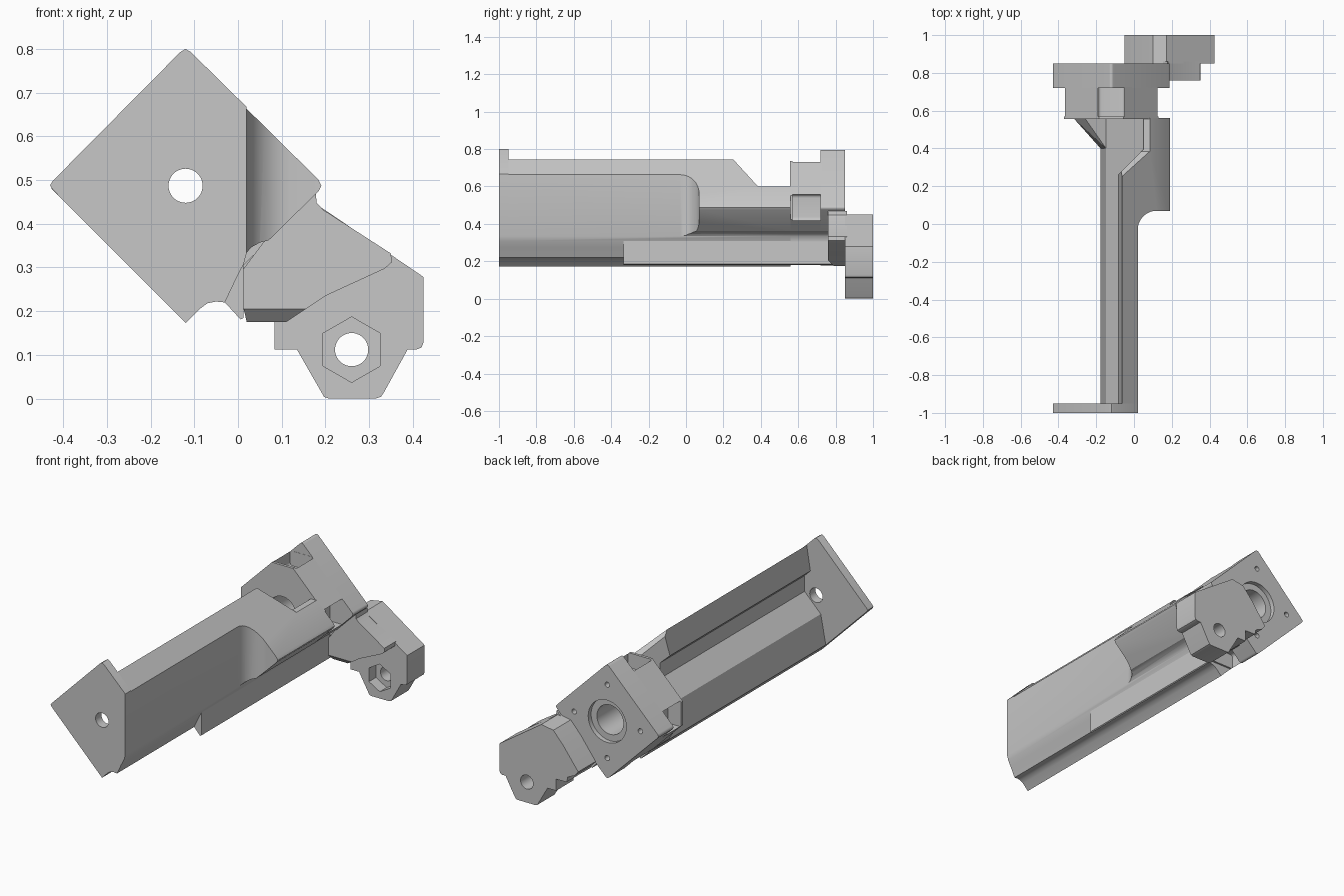
import bpy, bmesh, math
from mathutils import Vector

cube = bpy.data.objects.get("Cube")
if cube:
    bpy.data.objects.remove(cube, do_unlink=True)

mat = bpy.data.materials.new("plain grey")
mat.use_nodes = True
GREY = (0.57, 0.57, 0.57, 1)
mat.diffuse_color = GREY
mat.node_tree.nodes["Principled BSDF"].inputs["Base Color"].default_value = GREY

CX, CZ, R = -0.12, 0.487, 0.314   # axis of the square ends, half diagonal
SIDES = ((1, 0), (-1, 0), (0, 1), (0, -1))


def finish(name, bm):
    bmesh.ops.recalc_face_normals(bm, faces=bm.faces)
    mesh = bpy.data.meshes.new(name)
    bm.to_mesh(mesh)
    bm.free()
    mesh.materials.append(mat)
    ob = bpy.data.objects.new(name, mesh)
    bpy.context.collection.objects.link(ob)
    return ob


def prism(name, pts, a, b, axis="y", slope=0):
    """Extrude a 2D outline from a to b; slope tilts the a end along u."""
    put = {"x": lambda u, v, t: (t, u, v), "y": lambda u, v, t: (u, t, v),
           "z": lambda u, v, t: (u, v, t)}[axis]
    bm = bmesh.new()
    lo = [bm.verts.new(put(u, v, a + slope * u)) for u, v in pts]
    hi = [bm.verts.new(put(u, v, b)) for u, v in pts]
    bm.faces.new(lo)
    bm.faces.new(hi)
    n = len(pts)
    for i in range(n):
        j = (i + 1) % n
        bm.faces.new((lo[i], lo[j], hi[j], hi[i]))
    return finish(name, bm)


def rounded(pts, r, steps=5):
    """Replace every corner by a small curve."""
    out = []
    for i, p in enumerate(pts):
        p = Vector(p)
        a = (Vector(pts[i - 1]) - p).normalized() * r + p
        b = (Vector(pts[(i + 1) % len(pts)]) - p).normalized() * r + p
        for k in range(steps + 1):
            t = k / steps
            out.append(tuple(a * (1 - t) ** 2 + p * 2 * t * (1 - t) + b * t * t))
    return out


def cut(ob, *cutters):
    for c in cutters:
        c.hide_render = True
        mod = ob.modifiers.new("cut", "BOOLEAN")
        mod.operation, mod.solver, mod.object = "DIFFERENCE", "EXACT", c
        bpy.context.view_layer.objects.active = ob
        bpy.ops.object.modifier_apply(modifier=mod.name)
        bpy.data.objects.remove(c, do_unlink=True)


def hole(x, z, r, a, b, n=40, start=0.0):
    return prism("hole_cutter", [(x + r * math.cos(start + math.tau * i / n),
                                  z + r * math.sin(start + math.tau * i / n))
                                 for i in range(n)], a, b)


diamond = [(CX, CZ + R), (CX + R, CZ), (CX, CZ - R), (CX - R, CZ)]
cove = [(.07, .362), (.05, .357), (.03, .346), (.02, .334), (.013, .308)]
groove = [(-.004, .275), (-.03, .22), (-.05, .222), (-.07, .218), (-.088, .205),
          (CX, .173)]

# front end plate with the axle hole
plate = prism("front_plate", [
    (-.424, .478), (-.43, .488), (-.424, .498), (-.132, .793), (-.12, .8),
    (-.108, .793), (.02, .667)] + cove[3:] + groove, -1, -.95)
cut(plate, hole(CX, CZ, .039, -1.1, -.9))

# long open channel with a sloping floor
channel = prism("channel_body", [
    (-.063, .745), (.184, .501), (.191, CZ), (.184, .474)] + cove + groove + [
    (-.178, .232), (-.148, .392), (-.05, .49), (-.05, .575), (-.085, .61)], -.955, .56)

# side relief with a concave end
arc = [(.12 - .1 * math.cos(i * math.pi / 20), -.03 + .1 * math.sin(i * math.pi / 20))
       for i in range(11)]
relief = prism("relief_cutter", [(.02, -1.2)] + arc + [(.5, .07), (.5, -1.2)], 0, 1, "z")
# lowered wall and widened recess next to the rear block
lower = prism("lower_cutter", [(.245, .753), (.385, .6), (.6, .6), (.6, 1), (.245, 1)],
              -.6, .6, "x")
recess = prism("recess_cutter", [(-.085, .26), (.05, .395), (.05, .6), (-.3, .6),
                                 (-.3, .26)], .54, 1, "z", slope=1)
cut(channel, relief, lower, recess)

# corner gusset between channel floor and rear block
bm = bmesh.new()
for p in [(-.32, .56, .375), (-.26, .56, .435), (-.148, .56, .39), (-.125, .56, .185),
          (-.177, .4, .235), (-.148, .4, .385), (-.125, .4, .185)]:
    bm.verts.new(p)
bmesh.ops.convex_hull(bm, input=bm.verts)
finish("gusset", bm)


def cove_cutter():
    return prism("cove_cutter", cove + [(.013, .2), (.08, .2)], .5, .77)


# rear block: square flange plus a clipped neck with screw pockets
flange = prism("rear_flange", rounded(diamond, .016), .72, .85)
cut(flange, cove_cutter(), hole(CX, CZ, .08, .5, .9), hole(CX, CZ, .115, .825, .9))
for dx, dz in SIDES:
    cut(flange, hole(CX + .2 * dx, CZ + .2 * dz, .014, .7, .9, 16))

k, m = .25, R - .25
neck = prism("rear_neck", [(CX + m, CZ + k), (CX + k, CZ + m), (CX + k, CZ - m),
                           (CX + m, CZ - k), (CX - m, CZ - k), (CX - k, CZ - m),
                           (CX - k, CZ + m), (CX - m, CZ + k)], .555, .725)
cut(neck, cove_cutter(), hole(CX, CZ, .08, .5, .9))
for dx, dz in SIDES:
    x, z = CX + .24 * dx, CZ + .24 * dz
    w = .07
    pocket = [(x - w, z - w), (x + w, z - w), (x + w, z + w), (x - w, z + w)]
    cut(neck, prism("pocket_cutter", rounded(pocket, .02), .57, .719))

# lower rail filling the groove
prism("lower_rail", [(-.045, .222), (-.03, .22), (.006, .181), (.013, .185), (.013, .31),
                     (-.03, .33)], -.335, .8)

# side arm joining the rear block to the clamp
arm = prism("side_arm", [
    (-.03, .24), (.013, .205), (.02, .175), (.11, .175), (.2, .235), (.335, .297),
    (.352, .312), (.35, .332), (.195, .432), (.18, .448), (.178, .47), (.06, .36)],
    .76, .86)
cut(arm, prism("chamfer_cutter", [(.75, .21), (.76, .205), (.79, .174), (.79, .15),
                                  (.75, .15)], -.1, .16, "x"))

# clamp plate with bolt hole and hexagonal nut pocket
clamp = prism("clamp_plate", [
    (.083, .175), (.083, .112), (.135, .112), (.19, .016), (.197, .004), (.208, 0),
    (.315, 0), (.327, .004), (.335, .016), (.388, .112), (.408, .112), (.42, .117),
    (.425, .13), (.425, .278), (.172, .45), (.1, .437), (.04, .37),
    (-.05, .25), (-.03, .225), (.013, .205), (.02, .176)], .85, 1)
cut(clamp, hole(.26, .112, .038, .8, 1.1),
    hole(.26, .112, .075, .8, .91, 6, math.pi / 6))

# smooth the curved walls, keep real edges sharp
for ob in bpy.context.scene.objects:
    if ob.type == "MESH":
        bpy.ops.object.select_all(action="DESELECT")
        ob.select_set(True)
        bpy.context.view_layer.objects.active = ob
        bpy.ops.object.shade_smooth_by_angle(angle=math.radians(25))
